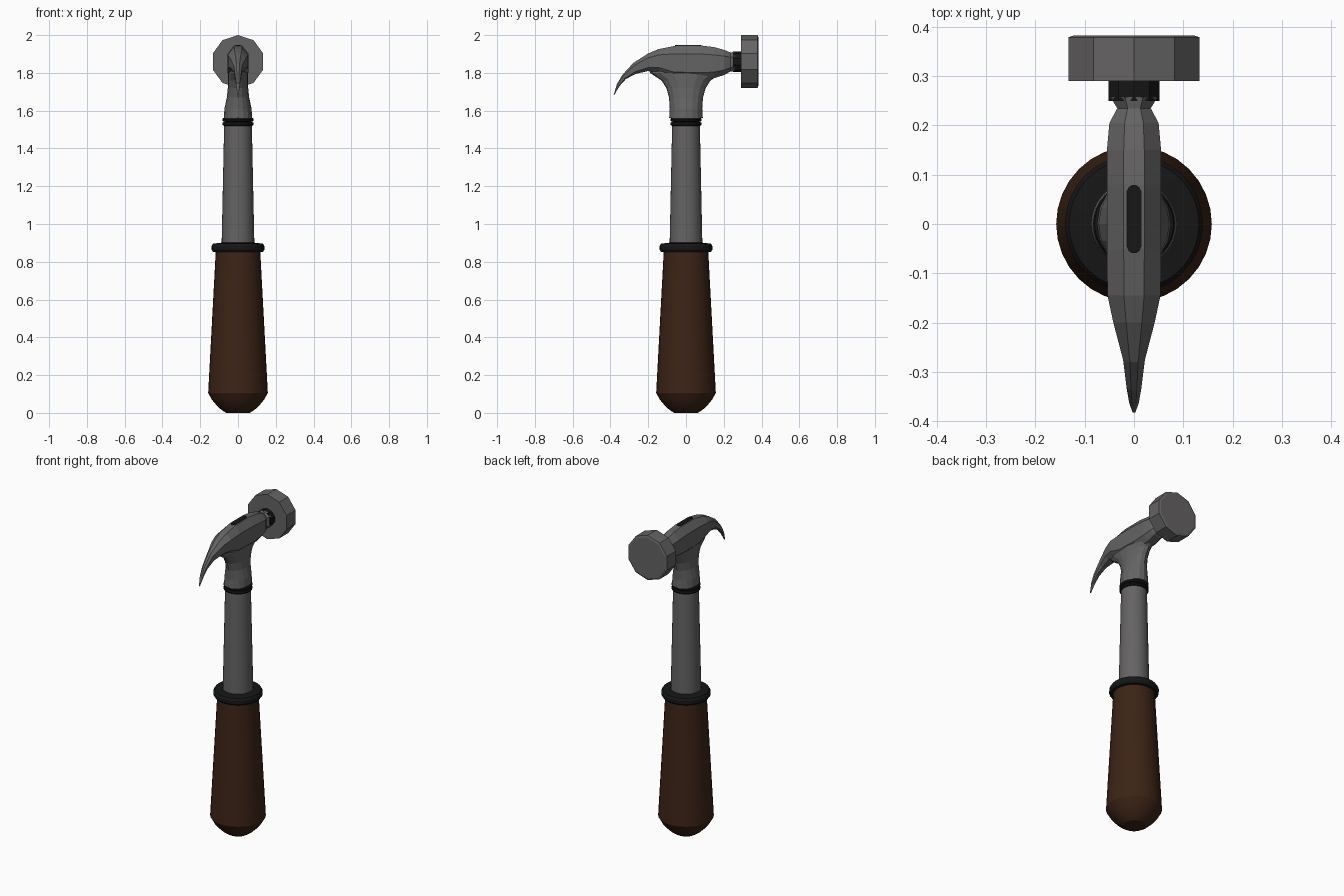
import bpy, bmesh
from math import sin, cos, pi, radians
from mathutils import Vector

if "Cube" in bpy.data.objects:
    bpy.data.objects.remove(bpy.data.objects["Cube"])


def material(name, rgb):
    m = bpy.data.materials.new(name)
    m.diffuse_color = (*rgb, 1)
    m.use_nodes = True
    m.node_tree.nodes["Principled BSDF"].inputs["Base Color"].default_value = m.diffuse_color
    return m


STEEL = material("steel", (0.13, 0.125, 0.125))
RUBBER = material("rubber", (0.008, 0.008, 0.008))
WOOD = material("wood", (0.045, 0.017, 0.008))


def loft(name, rings, mat, smooth=None):
    """Skin a list of equal-length point rings and cap both ends."""
    bm = bmesh.new()
    loops = [[bm.verts.new(p) for p in ring] for ring in rings]
    n = len(loops[0])
    for a, b in zip(loops, loops[1:]):
        for i in range(n):
            bm.faces.new((a[i], a[(i + 1) % n], b[(i + 1) % n], b[i]))
    bm.faces.new(loops[0])
    bm.faces.new(loops[-1])
    bmesh.ops.recalc_face_normals(bm, faces=bm.faces)
    me = bpy.data.meshes.new(name)
    bm.to_mesh(me)
    bm.free()
    ob = bpy.data.objects.new(name, me)
    bpy.context.collection.objects.link(ob)
    me.materials.append(mat)
    if smooth:
        bpy.ops.object.select_all(action='DESELECT')
        bpy.context.view_layer.objects.active = ob
        ob.select_set(True)
        bpy.ops.object.shade_smooth_by_angle(angle=radians(smooth))
    return ob


def oval(z, rx, ry, n):
    return [(rx * cos(2 * pi * i / n), ry * sin(2 * pi * i / n), z) for i in range(n)]


def lathe(name, profile, mat, n=32):
    return loft(name, [oval(z, r, r, n) for r, z in profile], mat, 25)


def disc_y(name, profile, n, z, mat):
    """Polygonal prism along y, one corner pointing up."""
    return loft(name, [[(r * sin(2 * pi * i / n), y, z + r * cos(2 * pi * i / n))
                        for i in range(n)] for r, y in profile], mat)


# Wooden grip, collar and steel shaft
lathe("grip", [(0.063, 0), (0.09, 0.018), (0.115, 0.042), (0.138, 0.07),
               (0.158, 0.105), (0.117, 0.87)], WOOD)
lathe("grip_collar", [(0.11, 0.85), (0.132, 0.853), (0.14, 0.865), (0.14, 0.883),
                      (0.132, 0.896), (0.08, 0.902)], RUBBER)
lathe("shaft", [(0.087, 0.88), (0.073, 1.54)], STEEL)

# Pair of rubber rings under the head
for k in range(2):
    z = 1.519 + 0.022 * k
    lathe(f"neck_ring_{k + 1}", [(0.07, z), (0.08, z + 0.003), (0.083, z + 0.011),
                                 (0.08, z + 0.019), (0.07, z + 0.022)], RUBBER)

# Head: faceted sections swept from claw tip to striking side
# each: top y, top z, bottom y, bottom z, half width
sections = [
    (-0.383, 1.683, -0.380, 1.683, 0.003),
    (-0.366, 1.740, -0.352, 1.730, 0.010),
    (-0.338, 1.788, -0.318, 1.768, 0.015),
    (-0.280, 1.852, -0.265, 1.795, 0.022),
    (-0.200, 1.903, -0.200, 1.810, 0.042),
    (-0.145, 1.926, -0.140, 1.803, 0.054),
    (-0.050, 1.945, -0.070, 1.770, 0.055),
    (0.080, 1.945, 0.080, 1.765, 0.055),
    (0.150, 1.936, 0.150, 1.772, 0.055),
    (0.205, 1.921, 0.205, 1.790, 0.050),
    (0.235, 1.908, 0.235, 1.808, 0.034),
    (0.258, 1.912, 0.258, 1.806, 0.048)]
right = [(0.38, 0), (1, 0.25), (1, 0.8), (0.5, 1)]
shape = right + [(-x, t) for x, t in reversed(right)]
rings = []
for ty, tz, by, bz, w in sections:
    top, bottom = Vector((0, ty, tz)), Vector((0, by, bz))
    rings.append([top.lerp(bottom, t) + Vector((x * w, 0, 0)) for x, t in shape])
head = loft("head", rings, STEEL)

# Flared socket joining head and shaft
socket = loft("head_socket", [oval(z, rx, ry, 16) for z, rx, ry in [
    (1.56, 0.075, 0.089), (1.61, 0.072, 0.086), (1.67, 0.059, 0.090),
    (1.72, 0.054, 0.104), (1.76, 0.0535, 0.130), (1.80, 0.053, 0.190),
    (1.83, 0.045, 0.200)]], STEEL)
union = head.modifiers.new("join_socket", 'BOOLEAN')
union.operation = 'UNION'
union.object = socket
bpy.context.view_layer.objects.active = head
bpy.ops.object.modifier_apply(modifier=union.name)
bpy.data.objects.remove(socket)

# Dark eye slot showing on top of the head
loft("eye_slot", [[(x, y + 0.01, z) for x, y, z in
                   [(0.016 * cos(a), (0.05 if sin(a) >= 0 else -0.05) + 0.02 * sin(a), z)
                    for a in [pi * i / 6 + pi / 12 for i in range(12)]]]
                  for z in (1.93, 1.947)], RUBBER)

# Rubber neck and ten-sided striking face
disc_y("face_neck", [(0.054, 0.25), (0.054, 0.295)], 10, 1.859, RUBBER)
disc_y("striking_face", [(0.14, 0.29), (0.14, 0.379), (0.128, 0.383)], 10, 1.86, STEEL)
